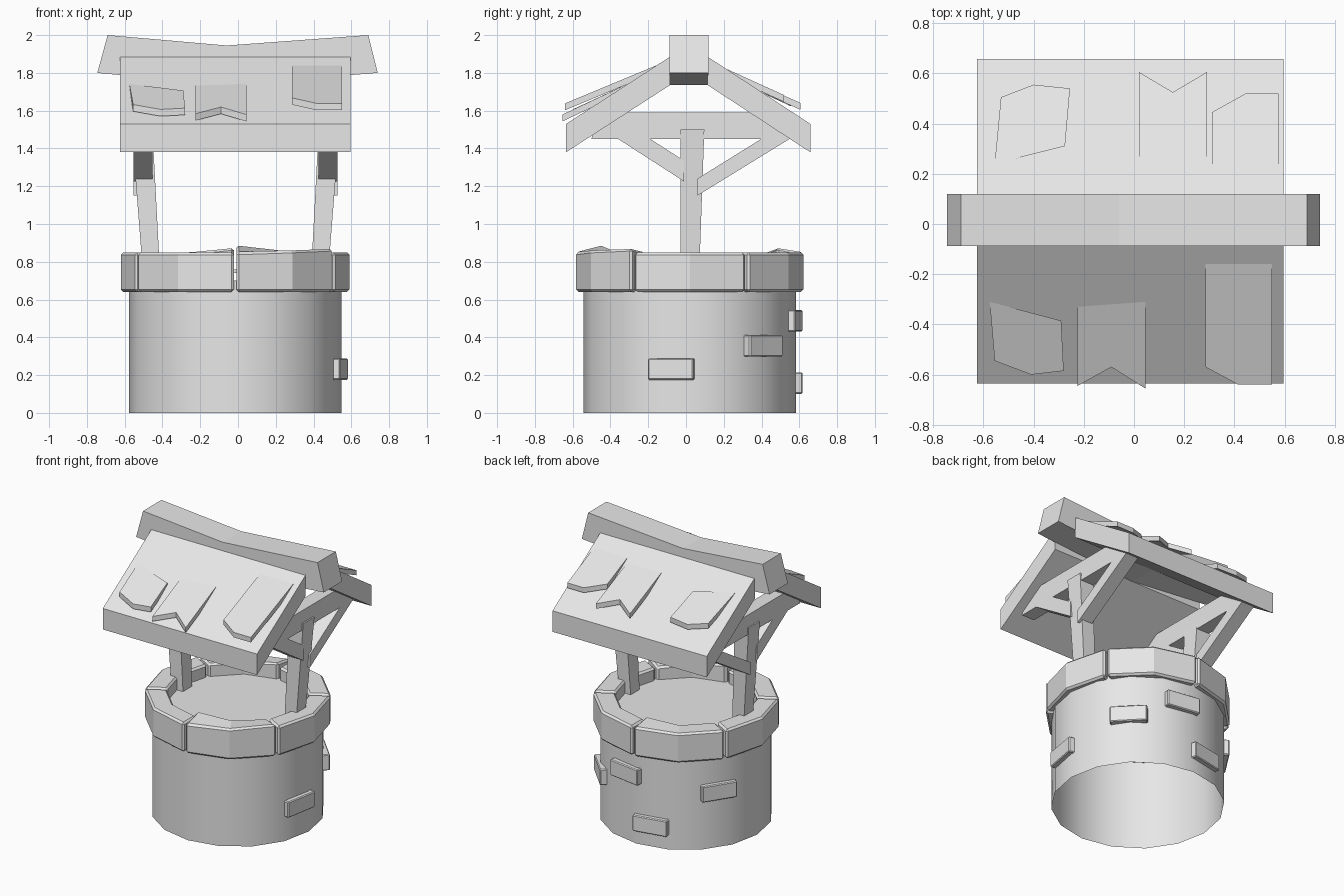
import bpy, bmesh
from math import sin, cos, radians, pi
from mathutils import Matrix

if "Cube" in bpy.data.objects:
    bpy.data.objects.remove(bpy.data.objects["Cube"])

CX, CY = -0.015, 0.02          # centre of the round wall
WALL_R, RIM_OUT, RIM_IN = 0.5625, 0.605, 0.46
RIM_LOW, RIM_TOP = 0.64, 0.85

grey = bpy.data.materials.new("plain_grey")
grey.use_nodes = True
grey.diffuse_color = (0.8, 0.8, 0.8, 1)
grey.node_tree.nodes["Principled BSDF"].inputs["Base Color"].default_value = (0.8, 0.8, 0.8, 1)


def loft(name, rings, caps=True, smooth=False, bevel=0):
    """Skin a list of equal-length point rings into one object."""
    bm = bmesh.new()
    rows = [[bm.verts.new(p) for p in ring] for ring in rings]
    n = len(rows[0])
    for a, b in zip(rows, rows[1:]):
        for i in range(n):
            j = (i + 1) % n
            bm.faces.new((a[i], a[j], b[j], b[i]))
    if caps:
        bm.faces.new(rows[0][::-1])
        bm.faces.new(rows[-1])
        bmesh.ops.recalc_face_normals(bm, faces=bm.faces)
    for f in bm.faces:
        f.smooth = smooth
    mesh = bpy.data.meshes.new(name)
    bm.to_mesh(mesh)
    bm.free()
    mesh.materials.append(grey)
    ob = bpy.data.objects.new(name, mesh)
    bpy.context.scene.collection.objects.link(ob)
    if bevel:
        mod = ob.modifiers.new("soft_edges", "BEVEL")
        mod.width, mod.segments = bevel, 1
        mod.limit_method, mod.angle_limit = "ANGLE", radians(40)
    return ob


def along_x(name, profile, x0, x1):
    """Extrude a (y, z) profile between two x positions."""
    return loft(name, [[(x, y, z) for y, z in profile] for x in (x0, x1)])


def polar(angle, r, z):
    return (CX + r * cos(angle), CY + r * sin(angle), z)


def circle(r, z, n=16):
    return [polar(2 * pi * i / n, r, z) for i in range(n)]


# Round wall, open underneath, and the surface inside it
loft("round_wall", [circle(WALL_R, 0), circle(WALL_R, 0.7)], caps=False, smooth=True)
loft("well_surface", [circle(0.54, 0.74), circle(0.54, 0.76)])

# Six rim stones; a few corners stand proud (angle, is_inner): extra height
proud = {(-90, True): 0.04, (-60, True): 0.01, (-60, False): 0.01,
         (-30, False): 0.02, (90, True): 0.025}
for s in range(6):
    start = -90 + 60 * s
    rings = []
    for step in (0, 30, 60):
        deg = start + step
        a = radians(deg + (1 - step / 30) * 0.7)
        up = [proud.get((deg, inner), 0) if s in (0, 3) else 0 for inner in (True, False)]
        rings.append([polar(a, RIM_IN, RIM_LOW), polar(a, RIM_OUT, RIM_LOW),
                      polar(a, RIM_OUT, RIM_TOP + up[1]), polar(a, RIM_IN, RIM_TOP + up[0])])
    loft(f"rim_stone_{s + 1}", rings, bevel=0.013)

# Bricks standing out of the wall: angle, height
for i, (deg, z) in enumerate([(-10, 0.232), (44, 0.355), (81, 0.488), (101, 0.158), (147, 0.406)]):
    turn = Matrix.Translation((CX, CY, z)) @ Matrix.Rotation(radians(deg), 4, "Z")
    ring = [(-0.122, -0.057), (0.122, -0.057), (0.122, 0.057), (-0.122, 0.057)]
    brick = loft(f"wall_brick_{i + 1}", [[(x, y, h) for y, h in ring] for x in (0.5, 0.585)],
                 bevel=0.006)
    brick.data.transform(turn)

# Posts, tie beams and braces, mirrored left and right
for side, sign in (("left", 1), ("right", -1)):
    def sx(d):
        return -0.013 + sign * d

    def post_ring(x0, x1, y0, y1, z):
        return [(sx(x0), y0, z), (sx(x1), y0, z), (sx(x1), y1, z), (sx(x0), y1, z)]

    loft(f"{side}_post", [post_ring(0.40, 0.49, -0.03, 0.07, 0.74),
                          post_ring(0.44, 0.55, -0.03, 0.097, 1.5)])
    x0, x1 = sx(0.44), sx(0.54)
    along_x(f"{side}_tie_beam", [(-0.5, 1.45), (0.54, 1.45), (0.49, 1.59), (-0.48, 1.59)], x0, x1)
    along_x(f"{side}_front_brace", [(-0.01, 1.225), (-0.01, 1.335), (-0.22, 1.47), (-0.39, 1.47)], x0, x1)
    along_x(f"{side}_back_brace", [(0.06, 1.15), (0.06, 1.24), (0.43, 1.47), (0.58, 1.47)], x0, x1)

# Roof slabs with upright eaves, and the sagging ridge beam
FRONT, BACK = (-0.635, -0.085), (0.658, 0.115)   # eave y, ridge y
EAVE, RIDGE, THICK = 1.53, 1.885, 0.15
for name, (e, r) in (("front_roof_slab", FRONT), ("back_roof_slab", BACK)):
    along_x(name, [(e, EAVE - THICK), (e, EAVE), (r, RIDGE), (r, RIDGE - THICK)], -0.625, 0.595)

ridge = [(-0.745, 1.8), (-0.06, 1.737), (0.74, 1.8), (0.69, 2.0), (-0.06, 1.945), (-0.69, 2.0)]
loft("ridge_beam", [[(x, y, z) for x, z in ridge] for y in (-0.087, 0.12)])


# Loose roof tiles: plan outline, with the lower edge lifted off the slab
def tile(name, slope, lift, outline):
    e, r = slope
    ys = [abs(y) for _, y in outline]
    top = []
    for x, y in outline:
        slab = EAVE + (RIDGE - EAVE) * (y - e) / (r - e)
        rise = lift * (abs(y) - min(ys)) / (max(ys) - min(ys))
        top.append((x, y, slab + rise + 0.002))
    loft(name, [[(x, y, z - 0.036) for x, y, z in top], top])


tile("front_tile_1", FRONT, 0.052, [(-0.575, -0.31), (-0.555, -0.545), (-0.41, -0.6),
                                    (-0.28, -0.585), (-0.29, -0.385)])
tile("front_tile_2", FRONT, 0.06, [(-0.225, -0.33), (-0.225, -0.645), (-0.09, -0.57),
                                   (0.045, -0.655), (0.045, -0.31)])
tile("front_tile_3", FRONT, 0.11, [(0.285, -0.16), (0.285, -0.57), (0.415, -0.64),
                                   (0.55, -0.64), (0.55, -0.16)])
tile("back_tile_1", BACK, 0.075, [(0.02, 0.25), (0.02, 0.605), (0.155, 0.525),
                                  (0.29, 0.605), (0.29, 0.25)])
tile("back_tile_2", BACK, 0.06, [(0.31, 0.22), (0.31, 0.445), (0.445, 0.52),
                                 (0.575, 0.52), (0.575, 0.22)])
tile("back_tile_3", BACK, 0.06, [(-0.555, 0.24), (-0.53, 0.505), (-0.4, 0.555),
                                 (-0.255, 0.54), (-0.275, 0.31)])
